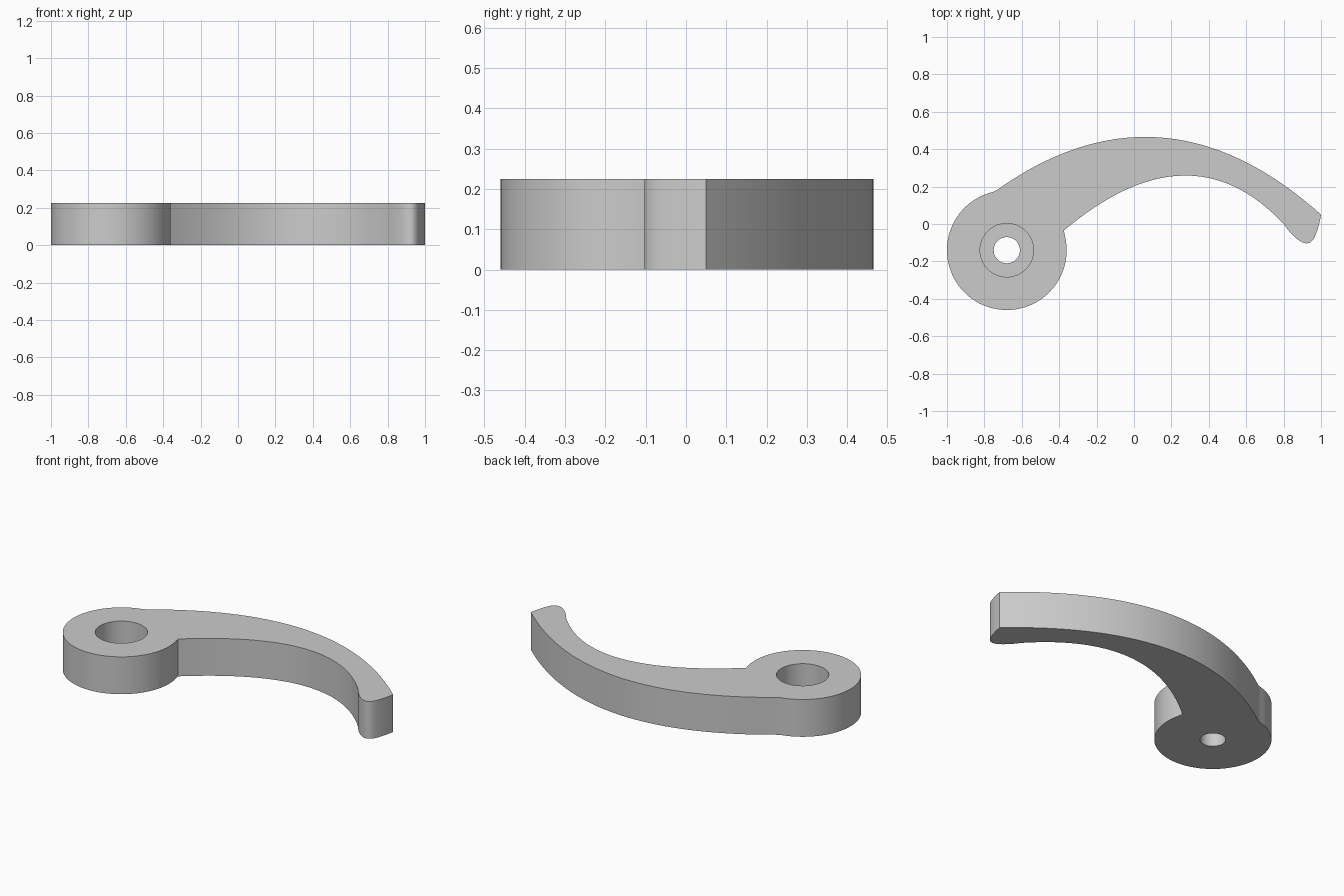
import bpy, bmesh, math
from mathutils import Vector

old = bpy.data.objects.get("Cube")
if old:
    bpy.data.objects.remove(old, do_unlink=True)

THICK = 0.225
LEDGE = 0.08
HUB = Vector((-0.68, -0.14))
HUB_R = 0.32

grey = bpy.data.materials.new("plain grey")
grey.use_nodes = True
colour = (0.6, 0.6, 0.6, 1)
grey.diffuse_color = colour
grey.node_tree.nodes["Principled BSDF"].inputs["Base Color"].default_value = colour


def bend(a, b, c, n):
    """Quadratic curve from a to c, pulled towards b; includes a, not c."""
    a, b, c = Vector(a), Vector(b), Vector(c)
    return [a * (1 - t) ** 2 + b * 2 * t * (1 - t) + c * t * t
            for t in (i / n for i in range(n))]


def angle_on_hub(p):
    d = Vector(p) - HUB
    return math.atan2(d.y, d.x)


# Outline: hub arc, inner edge of the arm, hooked tip, outer edge
back_joint, front_joint = (-0.735, 0.18), (-0.375, -0.035)
start = angle_on_hub(back_joint)
end = angle_on_hub(front_joint) + math.tau
outline = []
for i in range(1, 72):
    a = start + (end - start) * i / 72
    outline.append(HUB + HUB_R * Vector((math.cos(a), math.sin(a))))
outline += bend(front_joint, (0.30, 0.535), (0.80, 0.0), 32)
outline += bend((0.80, 0.0), (0.86, -0.085), (0.91, -0.102), 8)
outline += bend((0.91, -0.102), (0.952, -0.112), (0.972, -0.055), 8)
outline += bend((0.972, -0.055), (0.99, -0.01), (1.0, 0.05), 5)
outline += bend((1.0, 0.05), (0.15, 0.81), back_joint, 40)
outline.append(Vector(back_joint))

# Lever body, extruded from the outline
bm = bmesh.new()
base = bm.faces.new([bm.verts.new((p.x, p.y, 0)) for p in outline])
top = bmesh.ops.extrude_face_region(bm, geom=[base])["geom"]
bmesh.ops.translate(bm, vec=(0, 0, THICK),
                    verts=[g for g in top if isinstance(g, bmesh.types.BMVert)])
bmesh.ops.recalc_face_normals(bm, faces=bm.faces)
mesh = bpy.data.meshes.new("lever_arm")
bm.to_mesh(mesh)
bm.free()
mesh.materials.append(grey)
lever = bpy.data.objects.new("lever_arm", mesh)
bpy.context.collection.objects.link(lever)


def drill(name, radius, low, high):
    """Cut a round vertical hole through the hub."""
    bpy.ops.mesh.primitive_cylinder_add(
        vertices=64, radius=radius, depth=high - low,
        location=(HUB.x, HUB.y, (low + high) / 2))
    cutter = bpy.context.object
    cutter.name = name
    cutter.hide_render = True
    cutter.data.materials.append(grey)
    mod = lever.modifiers.new(name, 'BOOLEAN')
    mod.operation = 'DIFFERENCE'
    mod.solver = 'EXACT'
    mod.object = cutter
    bpy.ops.object.select_all(action='DESELECT')
    lever.select_set(True)
    bpy.context.view_layer.objects.active = lever
    bpy.ops.object.modifier_apply(modifier=name)
    bpy.data.objects.remove(cutter, do_unlink=True)


# Bolt hole with a wide counterbore from above
drill("counterbore", 0.143, LEDGE, THICK + 0.1)
drill("bolt_hole", 0.07, -0.1, THICK + 0.1)

bpy.ops.object.shade_smooth_by_angle(angle=math.radians(30))
